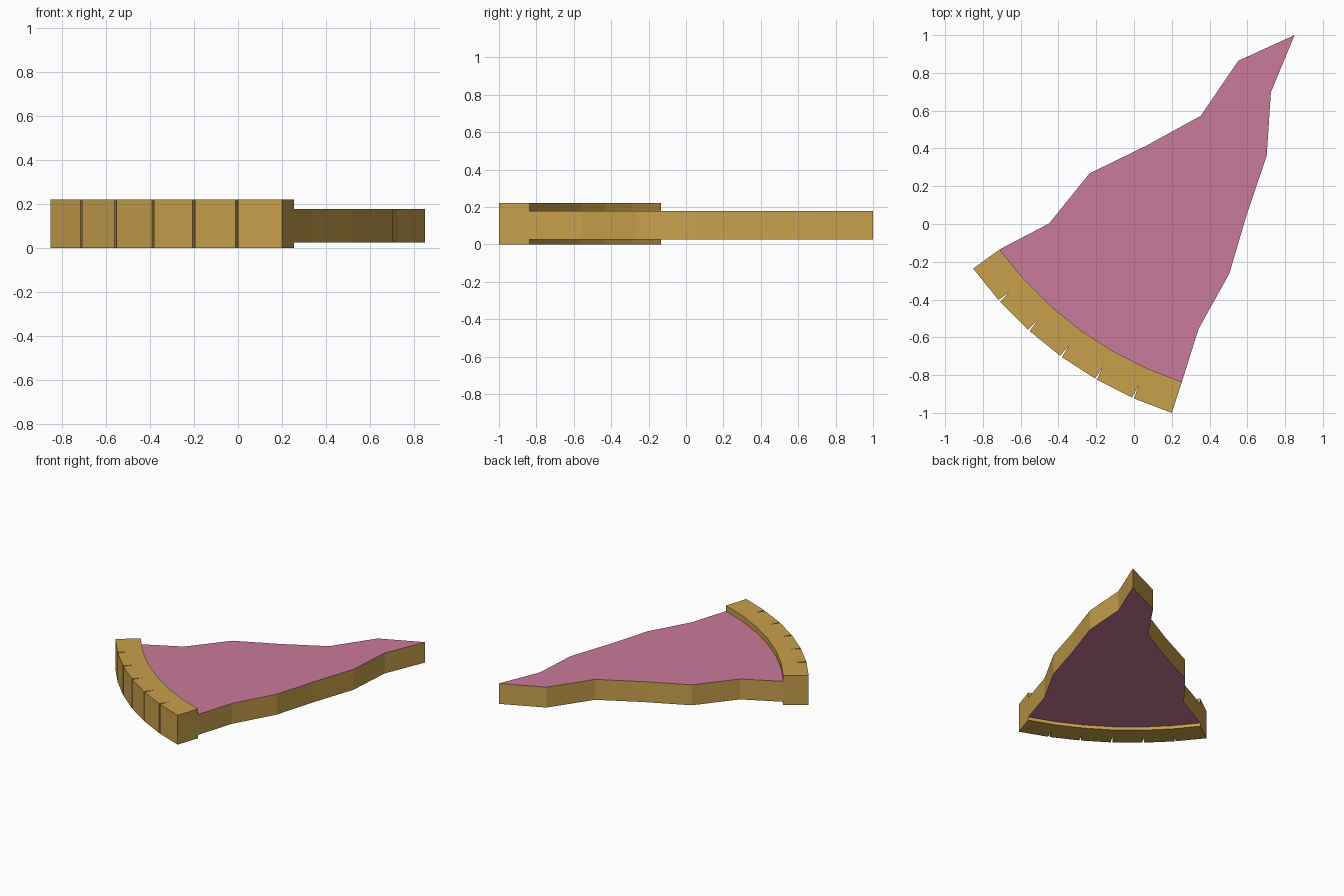
import bpy
import bmesh
from math import radians, cos, sin

APEX = (0.85, 1.0)               # tip of the slice, centre of the whole pie
OUTER, INNER = 2.103, 1.93       # crust radii
START, STEP, COUNT = 216, 6, 6   # crust arc in degrees
NOTCH_TIP, NOTCH_HALF = 2.03, 0.16

cube = bpy.data.objects.get("Cube")
if cube:
    bpy.data.objects.remove(cube, do_unlink=True)


def material(name, color):
    mat = bpy.data.materials.new(name)
    mat.use_nodes = True
    mat.diffuse_color = (*color, 1)
    mat.node_tree.nodes["Principled BSDF"].inputs["Base Color"].default_value = (*color, 1)
    return mat


def polar(radius, degrees):
    a = radians(degrees)
    return APEX[0] + radius * cos(a), APEX[1] + radius * sin(a)


def prism(name, outline, bottom, top, mats, cap_index=0):
    """Extrude a closed outline; caps get cap_index, walls get slot 0."""
    bm = bmesh.new()
    base = bm.faces.new([bm.verts.new((x, y, bottom)) for x, y in outline])
    grown = bmesh.ops.extrude_face_region(bm, geom=[base], use_keep_orig=True)
    for v in grown["geom"]:
        if isinstance(v, bmesh.types.BMVert):
            v.co.z = top
    bmesh.ops.recalc_face_normals(bm, faces=bm.faces)
    for f in bm.faces:
        f.material_index = cap_index if abs(f.normal.z) > 0.5 else 0
    # Clean triangles for the concave caps
    bmesh.ops.triangulate(bm, faces=[f for f in bm.faces if len(f.verts) > 4])
    mesh = bpy.data.meshes.new(name)
    bm.to_mesh(mesh)
    bm.free()
    for m in mats:
        mesh.materials.append(m)
    obj = bpy.data.objects.new(name, mesh)
    bpy.context.collection.objects.link(obj)
    return obj


crust_mat = material("golden crust", (0.578, 0.352, 0.072))
filling_mat = material("pink filling", (0.591, 0.195, 0.328))

arc = [START + STEP * i for i in range(COUNT + 1)]
inner_arc = [polar(INNER, a) for a in arc]

# Rim crust, with a narrow V notch at every inner corner of the outer arc
rim = [polar(OUTER, arc[0])]
for a in arc[1:-1]:
    rim += [polar(OUTER, a - NOTCH_HALF), polar(NOTCH_TIP, a), polar(OUTER, a + NOTCH_HALF)]
rim.append(polar(OUTER, arc[-1]))
prism("rim_crust", rim + inner_arc[::-1], 0, 0.22, [crust_mat])

# Slice body with ragged cut sides, evenly spaced along the radius
right_cut = [247.5, 257.0, 255.1, 254.7, 251.9]
left_cut = [204.5, 220.7, 216.7, 214.0, 217.5]
right_side = [polar(0.3275 * (i + 1), a) for i, a in enumerate(right_cut)]
left_side = [polar(0.3275 * (i + 1), a) for i, a in enumerate(left_cut)]
body = inner_arc + right_side[::-1] + [APEX] + left_side
prism("slice_body", body, 0.025, 0.178, [crust_mat, filling_mat], cap_index=1)
